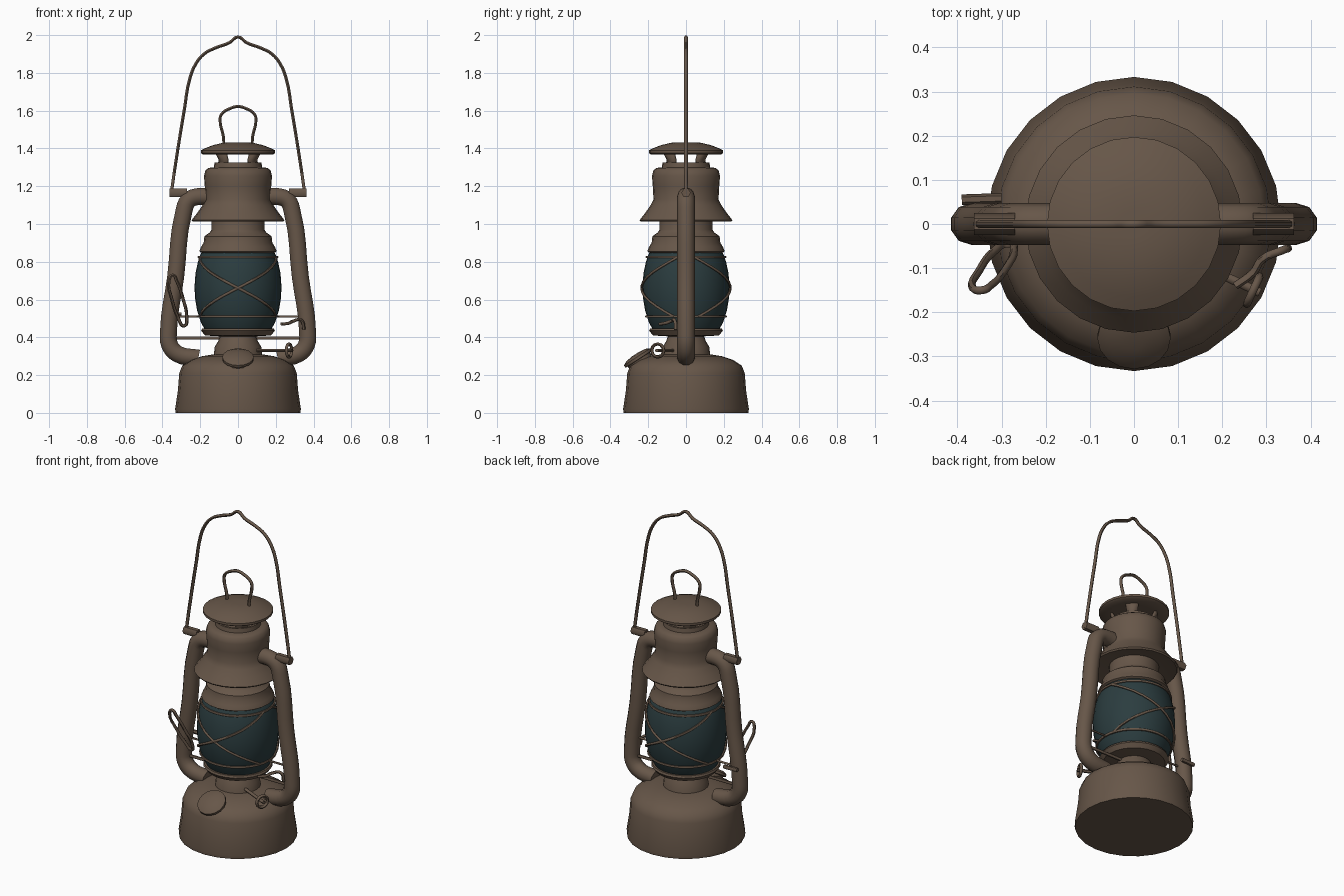
import bpy, bmesh, math
from math import sin, cos, pi, radians
from mathutils import Vector

if "Cube" in bpy.data.objects:
    bpy.data.objects.remove(bpy.data.objects["Cube"])


def material(name, rgb):
    m = bpy.data.materials.new(name)
    m.diffuse_color = (*rgb, 1)
    m.use_nodes = True
    m.node_tree.nodes["Principled BSDF"].inputs["Base Color"].default_value = m.diffuse_color
    return m


RUST = material("rusty_brown", (0.135, 0.094, 0.066))
GLASS = material("dark_teal_glass", (0.024, 0.046, 0.050))


def finish(ob, mat, angle=40):
    ob.data.materials.clear()
    ob.data.materials.append(mat)
    bpy.ops.object.select_all(action='DESELECT')
    ob.select_set(True)
    bpy.context.view_layer.objects.active = ob
    bpy.ops.object.shade_smooth_by_angle(angle=radians(angle))
    return ob


def lathe(name, profile, mat=RUST, sides=24, closed=False):
    """Turn an (r, z) profile round the z axis; ends are capped unless it is a closed loop."""
    bm = bmesh.new()
    rings = [[bm.verts.new((r * cos(2 * pi * i / sides), r * sin(2 * pi * i / sides), z))
              for i in range(sides)] for r, z in profile]
    pairs = list(zip(rings, rings[1:])) + ([(rings[-1], rings[0])] if closed else [])
    for a, b in pairs:
        for i in range(sides):
            j = (i + 1) % sides
            bm.faces.new((a[i], a[j], b[j], b[i]))
    if not closed:
        bm.faces.new(rings[0][::-1])
        bm.faces.new(rings[-1])
    bmesh.ops.recalc_face_normals(bm, faces=bm.faces)
    me = bpy.data.meshes.new(name)
    bm.to_mesh(me)
    bm.free()
    ob = bpy.data.objects.new(name, me)
    bpy.context.collection.objects.link(ob)
    return finish(ob, mat)


def wire(name, points, radius, smooth=True, cyclic=False, bevel=1):
    """Round bar along a path."""
    cu = bpy.data.curves.new(name, 'CURVE')
    cu.dimensions = '3D'
    cu.bevel_depth, cu.bevel_resolution, cu.resolution_u = radius, bevel, 4
    cu.use_fill_caps = True
    if smooth:
        sp = cu.splines.new('BEZIER')
        sp.bezier_points.add(len(points) - 1)
        for bp, p in zip(sp.bezier_points, points):
            bp.co = p
            bp.handle_left_type = bp.handle_right_type = 'AUTO'
    else:
        sp = cu.splines.new('POLY')
        sp.points.add(len(points) - 1)
        for bp, p in zip(sp.points, points):
            bp.co = (*p, 1)
    sp.use_cyclic_u = cyclic
    ob = bpy.data.objects.new(name, cu)
    bpy.context.collection.objects.link(ob)
    bpy.ops.object.select_all(action='DESELECT')
    ob.select_set(True)
    bpy.context.view_layer.objects.active = ob
    bpy.ops.object.convert(target='MESH')
    return finish(bpy.context.view_layer.objects.active, RUST, 60)


# Fuel tank with burner neck
lathe("fuel_tank", [(0.33, 0), (0.333, 0.02), (0.318, 0.12), (0.311, 0.21), (0.295, 0.25),
                    (0.25, 0.28), (0.19, 0.30), (0.13, 0.31)])
lathe("burner_neck", [(0.13, 0.29), (0.123, 0.35), (0.105, 0.38), (0.09, 0.42)])
lathe("globe_plate", [(0.09, 0.405), (0.175, 0.41), (0.195, 0.435), (0.19, 0.447), (0.10, 0.447)])

# Glass globe
GLOBE = [(0.175, 0.44), (0.197, 0.48), (0.216, 0.54), (0.228, 0.61), (0.230, 0.67),
         (0.225, 0.74), (0.212, 0.80), (0.198, 0.84), (0.185, 0.86)]
lathe("glass_globe", GLOBE, GLASS, 32)


def globe_radius(z):
    for (r0, z0), (r1, z1) in zip(GLOBE, GLOBE[1:]):
        if z <= z1:
            return r0 + (r1 - r0) * (z - z0) / (z1 - z0)
    return GLOBE[-1][0]


# Guard wires: two hoops, and a cross on the front and back
for label, z in (("lower", 0.51), ("upper", 0.825)):
    r = globe_radius(z) + 0.004
    wire(label + "_guard_hoop", [(r * cos(a * pi / 16), r * sin(a * pi / 16), z)
                                 for a in range(32)], 0.007, False, True)
for side, base in (("front", -90), ("back", 90)):
    for s in (-1, 1):
        pts = []
        for i in range(13):
            t = i / 12
            z = 0.51 + 0.315 * t
            a = radians(base + s * (t - 0.48) * 150)
            r = globe_radius(z) + 0.006
            pts.append((r * cos(a), r * sin(a), z))
        wire(side + "_guard_wire", pts, 0.007, False)

# Collar, hood and chimney
lathe("globe_collar", [(0.19, 0.845), (0.205, 0.855), (0.195, 0.88), (0.182, 0.90), (0.178, 0.935),
                       (0.15, 0.955), (0.14, 0.97), (0.14, 1.05)])
lathe("hood", [(0.15, 1.03), (0.24, 1.012), (0.246, 1.02), (0.215, 1.06), (0.187, 1.10),
               (0.172, 1.13), (0.176, 1.20), (0.180, 1.255), (0.172, 1.285), (0.155, 1.297),
               (0.128, 1.30), (0.124, 1.325), (0.112, 1.325), (0.112, 1.30)])

# Chimney posts, leaving open vents between them
for k in range(4):
    bm = bmesh.new()
    rows = []
    for z, r in ((1.31, 0.122), (1.34, 0.118), (1.38, 0.14)):
        rows.append([bm.verts.new((r * cos(a), r * sin(a), z)) for a in
                     (radians(45 + 90 * k + d) for d in (-16, 0, 16))])
    for a, b in zip(rows, rows[1:]):
        for i in range(2):
            bm.faces.new((a[i], a[i + 1], b[i + 1], b[i]))
    me = bpy.data.meshes.new("chimney_post")
    bm.to_mesh(me)
    bm.free()
    post = bpy.data.objects.new("chimney_post", me)
    bpy.context.collection.objects.link(post)
    mod = post.modifiers.new("thickness", 'SOLIDIFY')
    mod.thickness = 0.012
    finish(post, RUST)

# Cap and its pull loop
lathe("cap", [(0.12, 1.368), (0.185, 1.368), (0.197, 1.376), (0.197, 1.390), (0.165, 1.405),
              (0.13, 1.418), (0.08, 1.43), (0.03, 1.432)])
half = [(-0.075, 1.41), (-0.077, 1.46), (-0.095, 1.55), (-0.088, 1.58), (-0.04, 1.612)]
loop = half + [(0, 1.622)] + [(-x, z) for x, z in reversed(half)]
wire("cap_loop", [(x, 0, z) for x, z in loop], 0.009)

# Carrying handle
half = [(-0.355, 1.15), (-0.335, 1.29), (-0.285, 1.60), (-0.255, 1.77), (-0.225, 1.845),
        (-0.18, 1.90), (-0.12, 1.932), (-0.045, 1.960)]
bail = half + [(0, 1.99)] + [(-x, z) for x, z in reversed(half)]
wire("carrying_handle", [(x, 0, z) for x, z in bail], 0.0095)

# Side air tubes and handle pivots
for s, side in ((-1, "left"), (1, "right")):
    path = [(0.13, 1.14), (0.21, 1.145), (0.262, 1.125), (0.288, 1.06), (0.33, 0.72),
            (0.368, 0.43), (0.362, 0.36), (0.32, 0.312), (0.21, 0.29)]
    wire(side + "_air_tube", [(s * x, 0, z) for x, z in path], 0.047, bevel=3)
    wire(side + "_handle_pivot", [(s * 0.27, 0, 1.165), (s * 0.362, 0, 1.165)], 0.025, False)

# Cross bars between the tubes
wire("lower_cross_bar", [(-0.36, 0, 0.397), (0.36, 0, 0.397)], 0.009, False)
wire("upper_cross_bar", [(-0.35, 0, 0.51), (0.37, 0, 0.51)], 0.006, False)

# Tilted filler cap
filler = lathe("filler_cap", [(0.065, -0.045), (0.07, 0), (0.083, 0.002), (0.083, 0.016),
                              (0.06, 0.028), (0.02, 0.033)], sides=16)
filler.location = (0, -0.25, 0.283)
filler.rotation_euler = (radians(33), 0, 0)

# Wick shaft and knob ring
wire("wick_shaft", [(0.08, -0.06, 0.33), (0.285, -0.155, 0.33)], 0.010, False)
axis = Vector((0.205, -0.095, 0)).normalized()
across = axis.cross(Vector((0, 0, 1)))
centre = Vector((0.27, -0.15, 0.33))
wire("wick_knob", [centre + 0.035 * (cos(i * pi / 6) * across + sin(i * pi / 6) * Vector((0, 0, 1)))
                   for i in range(12)], 0.009, False, True)

# Globe lifting lever on the left, with its rear stub
wire("lift_lever", [(-0.285, -0.045, 0.46), (-0.272, -0.06, 0.51), (-0.29, -0.10, 0.60),
                    (-0.325, -0.14, 0.70), (-0.345, -0.15, 0.73), (-0.365, -0.145, 0.70),
                    (-0.35, -0.105, 0.60), (-0.315, -0.06, 0.50)], 0.009, True, True)
wire("lever_stub", [(-0.39, 0.055, 0.52), (-0.30, 0.058, 0.52)], 0.012, False)

# Wire hook on the right
wire("globe_hook", [(0.35, -0.055, 0.44), (0.335, -0.06, 0.49), (0.29, -0.08, 0.485),
                    (0.27, -0.11, 0.475), (0.23, -0.14, 0.47)], 0.009)
